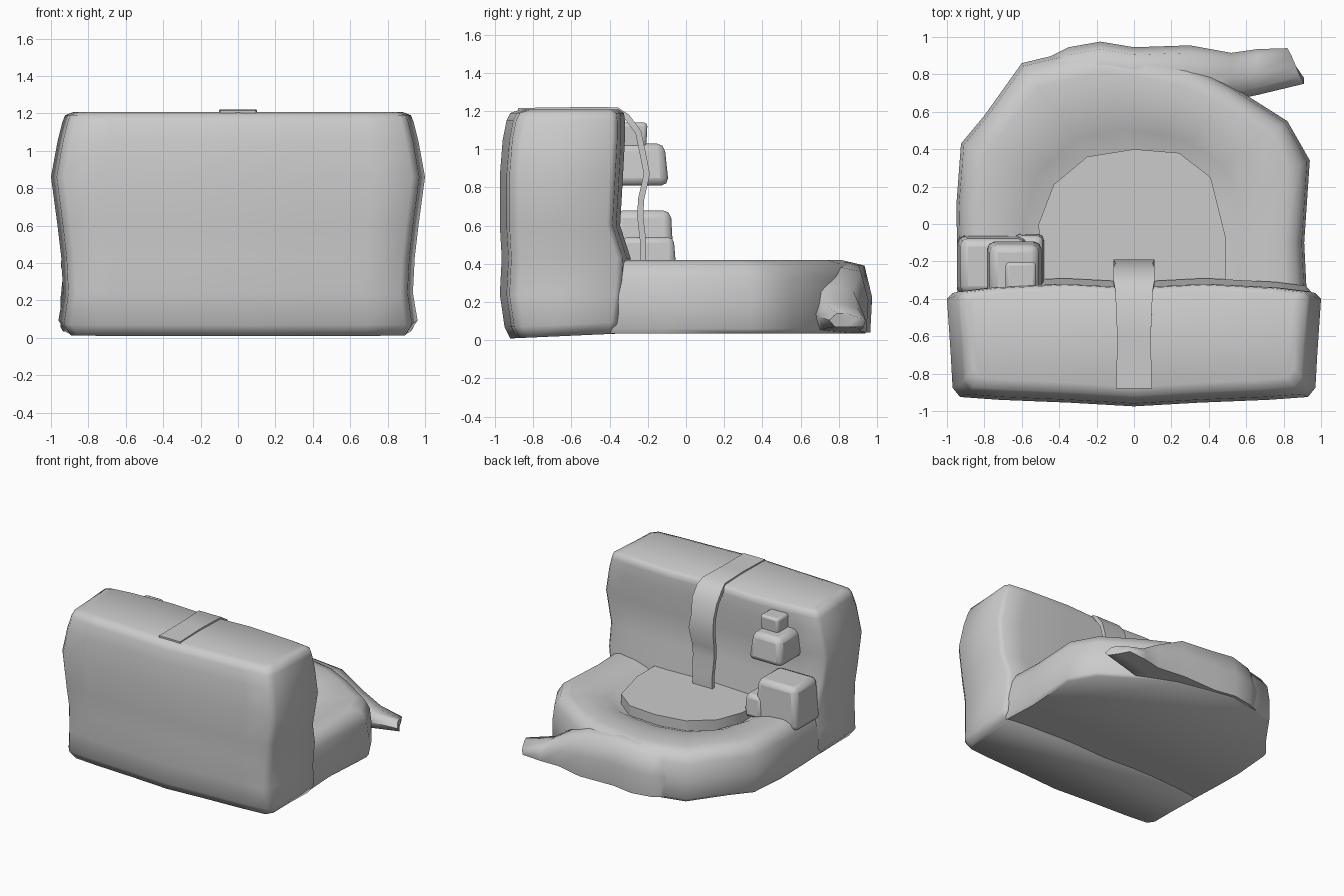
import bpy, bmesh, math
from mathutils import Vector

if "Cube" in bpy.data.objects:
    bpy.data.objects.remove(bpy.data.objects["Cube"])


def finish(bm, name, angle=40):
    bmesh.ops.recalc_face_normals(bm, faces=bm.faces)
    me = bpy.data.meshes.new(name)
    bm.to_mesh(me)
    bm.free()
    ob = bpy.data.objects.new(name, me)
    bpy.context.collection.objects.link(ob)
    bpy.ops.object.select_all(action='DESELECT')
    ob.select_set(True)
    bpy.context.view_layer.objects.active = ob
    bpy.ops.object.shade_smooth_by_angle(angle=math.radians(angle))
    return ob


def loft(name, rings, angle=40):
    """Bridge equal-length closed rings and cap both ends."""
    bm = bmesh.new()
    vs = [[bm.verts.new(p) for p in r] for r in rings]
    n = len(vs[0])
    for a, b in zip(vs, vs[1:]):
        for i in range(n):
            j = (i + 1) % n
            bm.faces.new((a[i], a[j], b[j], b[i]))
    bm.faces.new(vs[0])
    bm.faces.new(vs[-1])
    return finish(bm, name, angle)


def soft_box(name, x, y, z, taper=0.85, bevel=0.03):
    """Box narrowed at the top with a small soft edge."""
    cx, cy = sum(x) / 2, sum(y) / 2
    rings = []
    for zz, s in ((z[0], 1), (z[1], taper)):
        rings.append([(cx + (px - cx) * s, cy + (py - cy) * s, zz)
                      for px, py in ((x[0], y[0]), (x[1], y[0]), (x[1], y[1]), (x[0], y[1]))])
    ob = loft(name, rings, 60)
    m = ob.modifiers.new("soft", 'BEVEL')
    m.width, m.segments = bevel, 2
    return ob


# Backrest: puffy block, rings stacked by height (z, half width, front y, rear y)
def back_ring(z, w, yf, yr):
    half = [(0.0, yf), (0.35, yf + .02), (0.72, yf + .035), (0.93, yf + .05), (0.97, yf + .1), (0.98, yf + .28),
            (1.0, yr - .03), (0.97, yr), (0.8, yr + .02), (0.4, yr + .04), (0.0, yr + .02)]
    # the underside rises slightly toward the rear to meet the seat
    pts = [(fx * w, y, z + (.045 * (y + .9) if z < .1 else 0)) for fx, y in half]
    return pts + [(-px, y, zz) for px, y, zz in pts[-2:0:-1]]


loft("backrest", [back_ring(*r) for r in (
    (0.01, .92, -.92, -.38), (0.07, .96, -.95, -.36), (0.24, .935, -.975, -.34),
    (0.43, .945, -.965, -.33), (0.60, .965, -.975, -.385), (0.86, 1.0, -.975, -.37),
    (1.05, .965, -.96, -.36), (1.15, .94, -.94, -.36), (1.19, .925, -.92, -.365),
    (1.207, .88, -.87, -.39))], 75)

# Seat ring: horseshoe cushion swept between outer and inner outlines
outer = [(-.93, -.5), (-.945, -.15), (-.95, .1), (-.925, .43), (-.8, .58), (-.6, .86), (-.35, .92),
         (-.18, .955), (0, .92), (.3, .86), (.52, .74), (.82, .55), (.94, .34), (.91, -.1), (.93, -.5)]
inner = [(-.49, -.5), (-.49, -.28), (-.5, 0), (-.42, .21), (-.36, .27), (-.25, .35), (-.14, .37),
         (-.06, .39), (0, .39), (.12, .38), (.24, .37), (.40, .25), (.45, .1), (.48, -.07), (.48, -.5)]
profile = [(0.03, .035), (0, .06), (0, .2), (.03, .33), (.11, .40), (.25, .42), (.55, .41), (.8, .38), (1, .33)]
loft("seat_ring", [[(*Vector(o).lerp(Vector(i), t), z) for o, i in zip(outer, inner)]
                   for t, z in profile], 60)

# Flat centre panel in the seat
panel = [(-.5, -.36), (-.51, 0), (-.43, .21), (-.25, .36), (0, .4), (.24, .38),
         (.41, .25), (.49, -.07), (.49, -.36)]
loft("seat_panel", [[(x, y, z) for x, y in panel] for z in (.28, .415)], 30)

# Rolled hem along the rear edge, ending in a flat flap (x, y near, y far, z low, z high)
hem = []
for x, y0, y1, z0, z1 in ((-.48, .72, .88, .05, .36), (-.35, .72, .945, .04, .39), (-.18, .74, .975, .04, .41),
                          (.0, .72, .945, .04, .41), (.3, .68, .955, .04, .38),
                          (.52, .66, .915, .05, .28), (.66, .69, .935, .06, .19), (.865, .75, .94, .07, .14)):
    ym, zm = (y0 + y1) / 2, (z0 + z1) / 2
    skew = .045 if x > .8 else 0
    hem.append([(x + skew, y0, zm), (x + skew * .5, y0 + .04, z1), (x, ym, z1), (x - skew * .5, y1 - .04, z1 - .02),
                (x - skew, y1, zm), (x - skew, y1 - .01, z0), (x, ym, z0), (x + skew, y0 + .03, z0)])
loft("rear_flap", hem, 70)

# Strap over the top and down the seat side (y, z, half width)
strap = [(-.88, 1.2, .095), (-.6, 1.204, .09), (-.36, 1.204, .1), (-.31, 1.17, .11), (-.25, 1.09, .11),
         (-.225, .97, .1), (-.205, .87, .11), (-.235, .74, .1), (-.24, .65, .095), (-.225, .52, .09),
         (-.225, .41, .09)]
rings = []
for k, (y, z, w) in enumerate(strap):
    a, b = strap[max(k - 1, 0)], strap[min(k + 1, len(strap) - 1)]
    d = Vector((b[0] - a[0], b[1] - a[1])).normalized() * .016
    rings.append([(-w, y - d.y, z + d.x), (w, y - d.y, z + d.x), (w, y + d.y, z - d.x), (-w, y + d.y, z - d.x)])
loft("strap", rings, 45)

# Padded lumps at the left side: arm pad and the knob above it
soft_box("arm_pad", (-.95, -.56), (-.39, -.06), (.34, .68), .88, .04)
soft_box("arm_pad_step", (-.64, -.48), (-.35, -.05), (.36, .54), .9, .03)
soft_box("side_knob", (-.79, -.49), (-.4, -.09), (.81, 1.03), .85, .04)
soft_box("side_knob_tip", (-.68, -.53), (-.38, -.21), (.98, 1.14), 1.1, .02)
